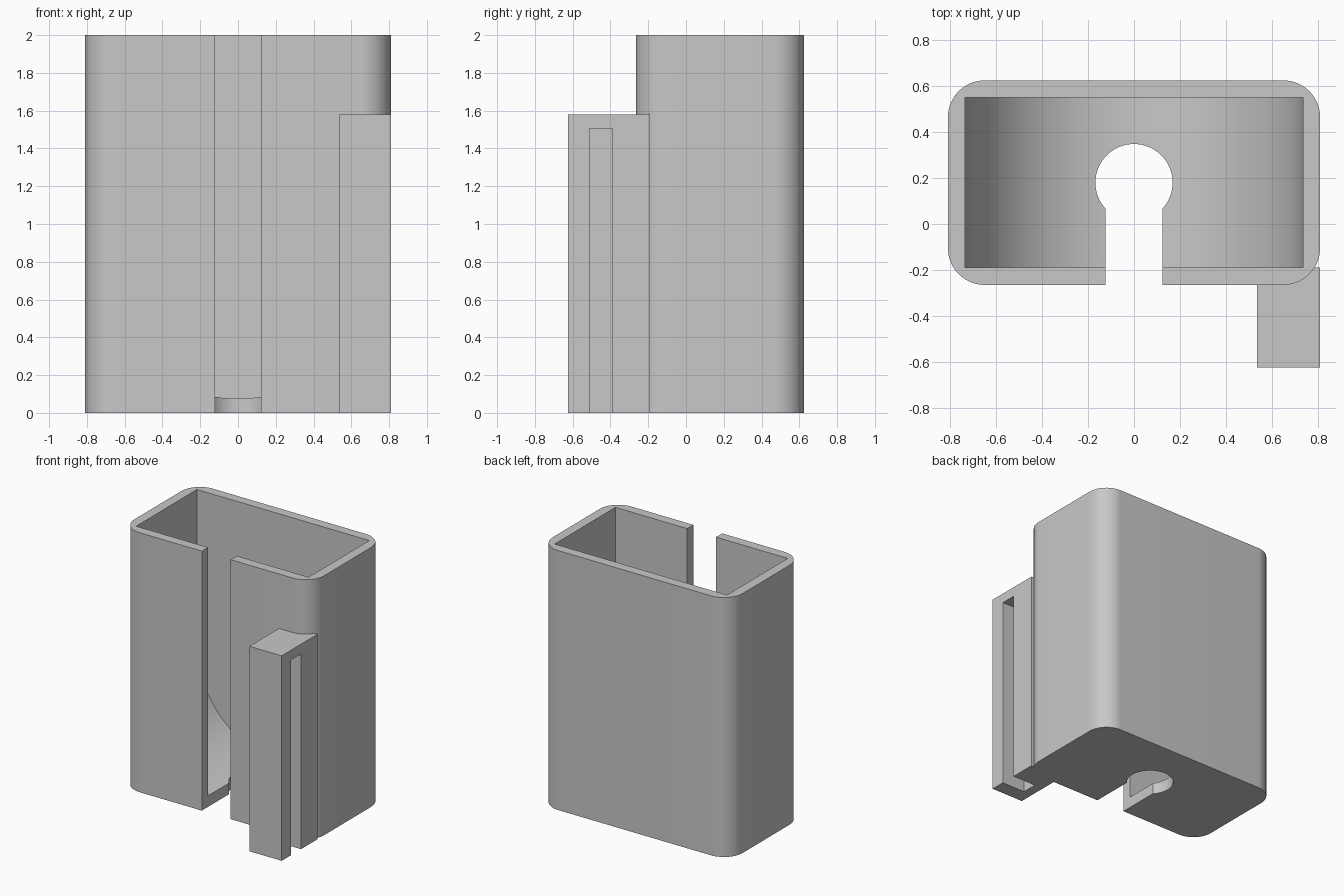
import bpy
import bmesh
from math import sin, cos, pi, asin
from mathutils import Vector

cube = bpy.data.objects.get("Cube")
if cube:
    bpy.data.objects.remove(cube, do_unlink=True)

grey = bpy.data.materials.new("plain grey")
grey.use_nodes = True
grey.diffuse_color = (0.58, 0.58, 0.58, 1)
grey.node_tree.nodes["Principled BSDF"].inputs["Base Color"].default_value = (0.58, 0.58, 0.58, 1)


def arc(cx, cy, r, start, end, steps):
    """Points along a circular arc."""
    return [(cx + r * cos(start + (end - start) * i / steps),
             cy + r * sin(start + (end - start) * i / steps)) for i in range(steps + 1)]


def prism(name, points, low, high, axis="z"):
    """Extrude a closed profile along z (xy profile) or y (xz profile)."""
    bm = bmesh.new()
    place = (lambda p: (p[0], p[1], low)) if axis == "z" else (lambda p: (p[0], low, p[1]))
    face = bm.faces.new([bm.verts.new(place(p)) for p in points])
    new = bmesh.ops.extrude_face_region(bm, geom=[face])["geom"]
    move = Vector((0, 0, high - low)) if axis == "z" else Vector((0, high - low, 0))
    bmesh.ops.translate(bm, vec=move, verts=[v for v in new if isinstance(v, bmesh.types.BMVert)])
    bmesh.ops.recalc_face_normals(bm, faces=bm.faces)
    mesh = bpy.data.meshes.new(name)
    bm.to_mesh(mesh)
    bm.free()
    mesh.materials.append(grey)
    obj = bpy.data.objects.new(name, mesh)
    bpy.context.collection.objects.link(obj)
    return obj


def rect(x0, x1, y0, y1):
    return [(x0, y0), (x1, y0), (x1, y1), (x0, y1)]


def cut(target, cutter):
    """Subtract the cutter, then discard it."""
    cutter.hide_render = True
    mod = target.modifiers.new("cut", "BOOLEAN")
    mod.operation = "DIFFERENCE"
    mod.solver = "EXACT"
    mod.object = cutter
    select(target)
    bpy.ops.object.modifier_apply(modifier=mod.name)
    bpy.data.objects.remove(cutter, do_unlink=True)


def select(obj):
    bpy.ops.object.select_all(action="DESELECT")
    obj.select_set(True)
    bpy.context.view_layer.objects.active = obj


# Main dimensions
half, front, back, height = 0.81, -0.265, 0.625, 2.0
wall, radius = 0.075, 0.16

# Holder body with rounded upright corners
outline = []
for i, (cx, cy) in enumerate([(half - radius, back - radius), (radius - half, back - radius),
                              (radius - half, front + radius), (half - radius, front + radius)]):
    outline += arc(cx, cy, radius, i * pi / 2, (i + 1) * pi / 2, 14)
body = prism("holder_body", outline, 0, height)

# Square-cornered cavity with a half-round floor
inner = half - wall
trough = arc(0, inner + wall, inner, pi, 2 * pi, 64)
trough += [(inner, height + 0.1), (-inner, height + 0.1)]
cut(body, prism("cavity_cutter", trough, front + wall, back - wall, "y"))

# Keyhole through the floor, running into the open front slot
slot, hole = 0.123, 0.168
a = asin(slot / hole)
keyhole = arc(0, 0.18, hole, a - pi / 2, 1.5 * pi - a, 48)
keyhole += [(-slot, front - 0.1), (slot, front - 0.1)]
cut(body, prism("keyhole_cutter", keyhole, -0.1, height + 0.1))

# Side clip, open at its side and bottom
clip = prism("side_clip", rect(0.535, half, -0.625, -0.19), 0, 1.58)
cut(clip, prism("clip_cutter", rect(0.535 + wall, half + 0.1, -0.51, -0.39), -0.1, 1.505))

for part in (body, clip):
    select(part)
    bpy.ops.object.shade_smooth_by_angle(angle=pi / 6)
